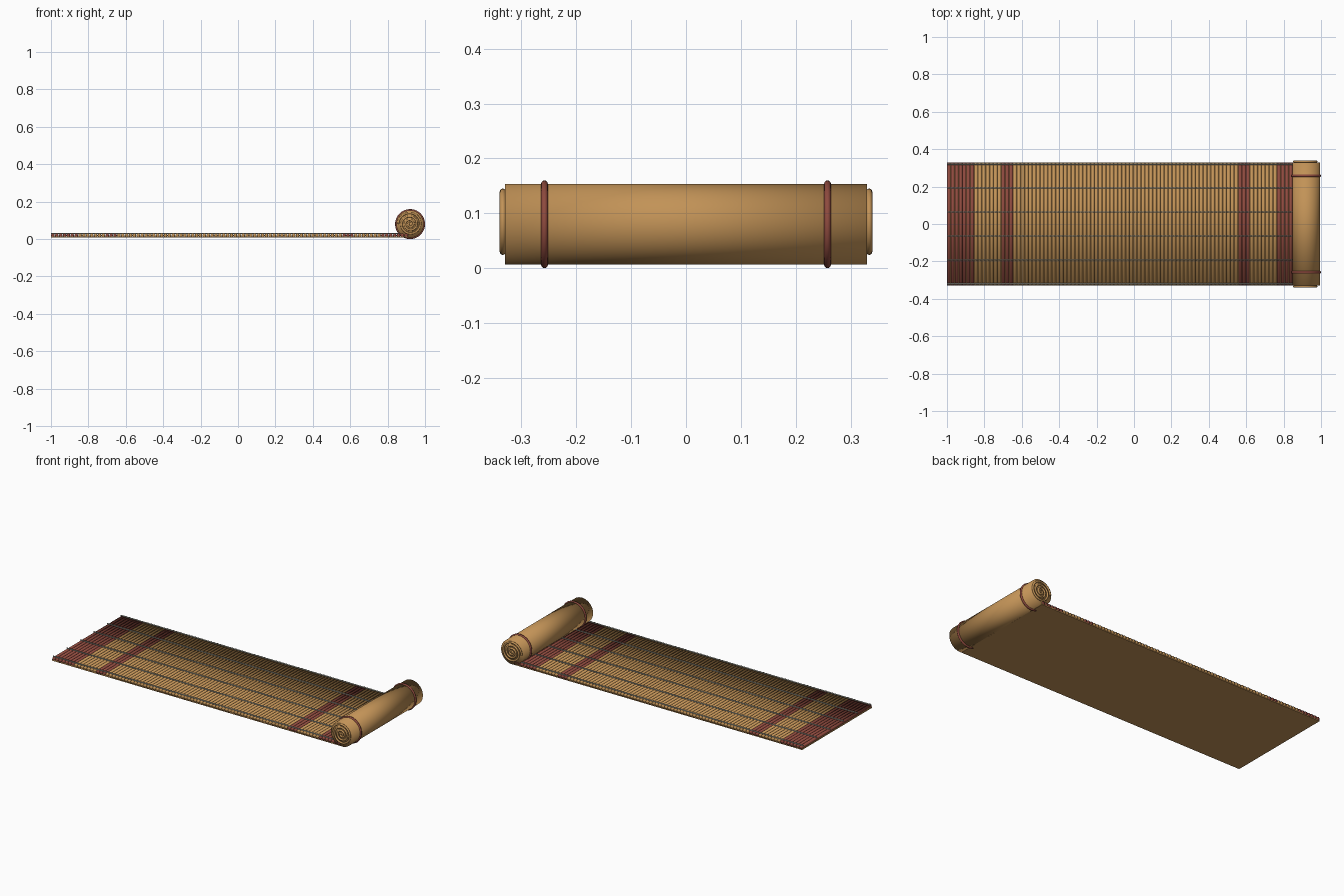
import bpy, bmesh, math
from mathutils import Matrix, Vector

if "Cube" in bpy.data.objects:
    bpy.data.objects.remove(bpy.data.objects["Cube"])


def material(name, rgb):
    m = bpy.data.materials.new(name)
    m.use_nodes = True
    m.diffuse_color = (*rgb, 1)
    m.node_tree.nodes["Principled BSDF"].inputs["Base Color"].default_value = (*rgb, 1)
    return m


bamboo = material("bamboo", (0.54, 0.29, 0.095))
red = material("red brown", (0.27, 0.068, 0.048))
thread_grey = material("grey thread", (0.42, 0.43, 0.37))


def rod(bm, centre, radius, length, axis, sides, mat=0):
    """Add a capped, softly shaded rod along the X or Y axis."""
    turn = Matrix.Rotation(math.pi / 2, 4, "Y" if axis == "X" else "X")
    made = bmesh.ops.create_cone(
        bm, cap_ends=True, segments=sides, radius1=radius, radius2=radius,
        depth=length, matrix=Matrix.Translation(centre) @ turn)
    for f in {f for v in made["verts"] for f in v.link_faces}:
        f.material_index = mat
        f.smooth = True


def finish(bm, name, mats):
    mesh = bpy.data.meshes.new(name)
    bm.to_mesh(mesh)
    bm.free()
    ob = bpy.data.objects.new(name, mesh)
    bpy.context.collection.objects.link(ob)
    for m in mats:
        mesh.materials.append(m)


MAT_START, MAT_END, HALF_WIDTH = -1.0, 0.91, 0.33
MIDDLE = (MAT_START + MAT_END) / 2
LENGTH = MAT_END - MAT_START
ROLL = Vector((0.92, 0, 0.08))

# Flat backing under the slats
bm = bmesh.new()
bmesh.ops.create_cube(bm, size=1, matrix=Matrix.Translation((MIDDLE, 0, 0.011))
                      @ Matrix.Diagonal((LENGTH, HALF_WIDTH * 2, 0.008, 1)))
finish(bm, "mat_backing", [bamboo])

# Slats, with red bands mirrored about the middle of the mat
bm = bmesh.new()
count = 92
pitch = LENGTH / count
for i in range(count):
    from_end = min(i, count - 1 - i)
    banded = from_end < 7 or 14 <= from_end < 17
    rod(bm, (MAT_START + (i + 0.5) * pitch, 0, 0.0195), pitch * 0.48,
        HALF_WIDTH * 2, "Y", 10, int(banded))
finish(bm, "bamboo_slats", [bamboo, red])

# Lengthwise binding threads
bm = bmesh.new()
for i in range(6):
    rod(bm, (MIDDLE, -0.32 + 0.128 * i, 0.0298), 0.0035, LENGTH, "X", 8)
finish(bm, "binding_threads", [thread_grey])

# Rolled up end
bm = bmesh.new()
rod(bm, ROLL, 0.0735, HALF_WIDTH * 2, "Y", 48)
finish(bm, "rolled_end", [bamboo])

# Spiral layers on both faces of the roll
for name, side in (("front_spiral", -1), ("back_spiral", 1)):
    curve = bpy.data.curves.new(name, "CURVE")
    curve.dimensions = "3D"
    curve.bevel_depth = 0.0058
    curve.bevel_resolution = 2
    curve.use_fill_caps = True
    spline = curve.splines.new("POLY")
    steps = 110
    spline.points.add(steps)
    for i, p in enumerate(spline.points):
        t = i / steps
        angle = math.pi - t * math.tau * 3.25
        r = 0.064 * (1 - t) + 0.004 * t
        p.co = (ROLL.x + r * math.cos(angle), side * 0.334,
                ROLL.z + r * math.sin(angle), 1)
    curve.materials.append(bamboo)
    ob = bpy.data.objects.new(name, curve)
    bpy.context.collection.objects.link(ob)

# Ties around the roll
for name, y in (("front_tie", -0.258), ("back_tie", 0.258)):
    bpy.ops.mesh.primitive_torus_add(
        location=(ROLL.x, y, ROLL.z), rotation=(math.pi / 2, 0, 0),
        major_radius=0.0738, minor_radius=0.0062,
        major_segments=48, minor_segments=12)
    ob = bpy.context.object
    ob.name = name
    ob.data.materials.append(red)
    bpy.ops.object.shade_smooth()
